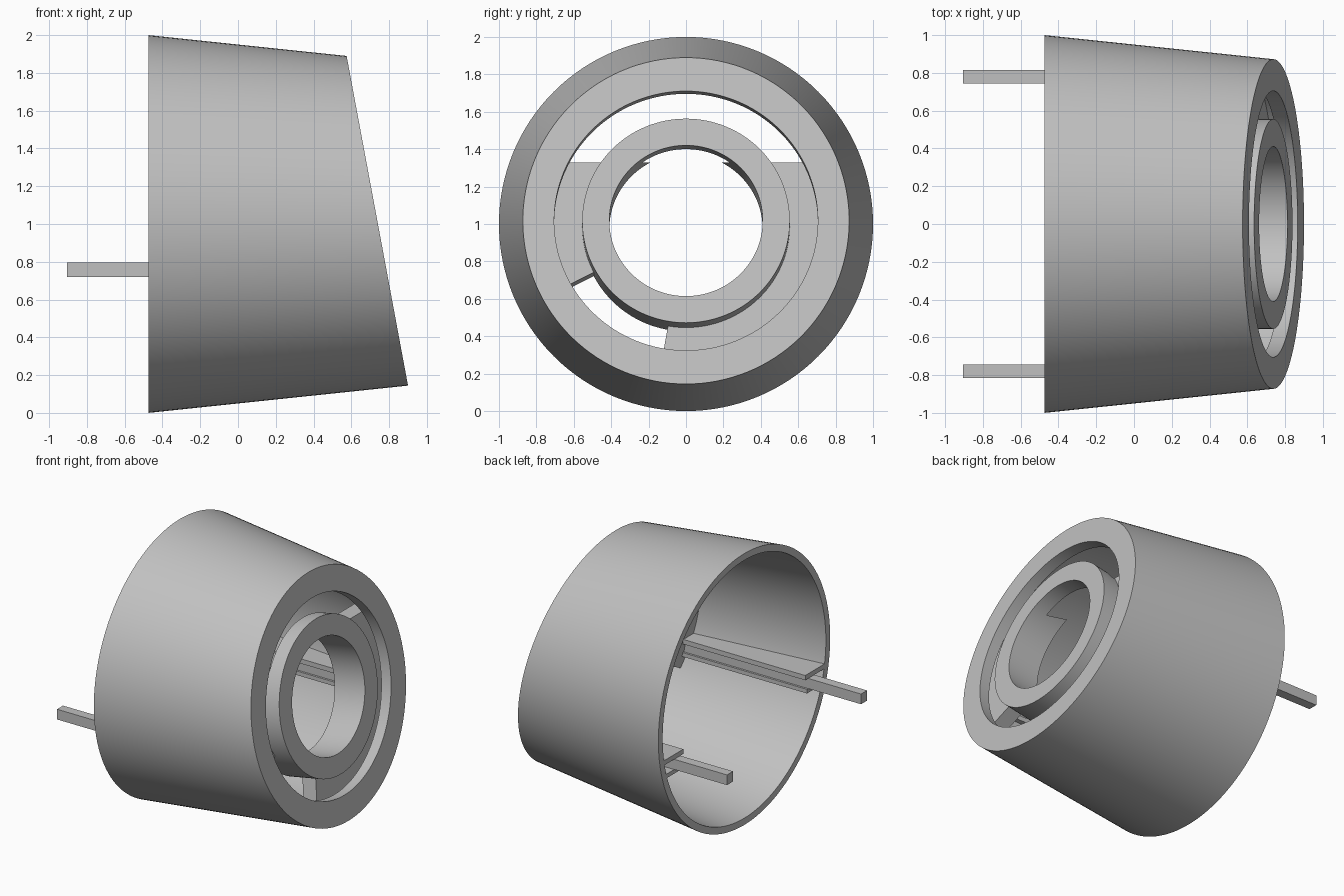
import bpy, bmesh
from math import radians, cos, sin, tan, pi
from mathutils import Matrix, Vector

if "Cube" in bpy.data.objects:
    bpy.data.objects.remove(bpy.data.objects["Cube"])

grey = bpy.data.materials.new("light grey")
grey.use_nodes = True
COLOUR = (0.53, 0.53, 0.53, 1)
grey.diffuse_color = COLOUR
grey.node_tree.nodes["Principled BSDF"].inputs["Base Color"].default_value = COLOUR

SEG = 128
BACK = -0.475            # open end of the housing
TAPER = 0.105            # radius lost per unit of length
WALL = 0.05
TILT = radians(10.55)    # lean of the front face
CENTRE = Vector((0.7375, 0, 1.0175))
# Local frame of the slanted face: z points outward, x points down
FACE = Matrix.Translation(CENTRE) @ Matrix.Rotation(pi / 2 - TILT, 4, 'Y')


def finish(bm, name):
    bmesh.ops.recalc_face_normals(bm, faces=bm.faces[:])
    mesh = bpy.data.meshes.new(name)
    bm.to_mesh(mesh)
    bm.free()
    mesh.materials.append(grey)
    obj = bpy.data.objects.new(name, mesh)
    bpy.context.collection.objects.link(obj)
    bpy.ops.object.select_all(action='DESELECT')
    obj.select_set(True)
    bpy.context.view_layer.objects.active = obj
    bpy.ops.object.shade_smooth_by_angle(angle=radians(30))
    return obj


def loft(sections, wrap):
    """Skin closed cross-sections; join the last to the first or cap both ends."""
    bm = bmesh.new()
    rows = [[bm.verts.new(p) for p in s] for s in sections]
    n = len(rows[0])
    for i in range(len(rows) if wrap else len(rows) - 1):
        a, b = rows[i], rows[(i + 1) % len(rows)]
        for j in range(n):
            k = (j + 1) % n
            bm.faces.new((a[j], a[k], b[k], b[j]))
    if not wrap:
        bm.faces.new(rows[0])
        bm.faces.new(rows[-1])
    return bm


def face_point(r, angle, depth):
    return FACE @ Vector((r * cos(angle), r * sin(angle), -depth))


def face_lathe(r_in, r_out, d0, d1, start=0, sweep=360):
    """Rectangular section swept round the axis of the slanted face."""
    full = sweep == 360
    count = SEG if full else SEG + 1
    angles = [radians(start + sweep * i / SEG) for i in range(count)]
    corners = [(r_in, d0), (r_out, d0), (r_out, d1), (r_in, d1)]
    return loft([[face_point(r, a, d) for r, d in corners] for a in angles], full)


def cut_above(bm, z):
    cut = bmesh.ops.bisect_plane(bm, geom=bm.verts[:] + bm.edges[:] + bm.faces[:],
                                 plane_co=(0, 0, z), plane_no=(0, 0, 1), clear_outer=True)
    edges = [e for e in cut["geom_cut"] if isinstance(e, bmesh.types.BMEdge)]
    bmesh.ops.holes_fill(bm, edges=edges, sides=0)


def cone_point(angle, inset, depth=None):
    """Point on the tapered wall, at the open end or where it meets the face."""
    down, side = cos(angle), sin(angle)
    r0 = 1 - inset
    if depth is None:
        x = BACK
    else:
        # generator line against the plane x + tan(tilt) * z = const
        t = tan(TILT)
        const = CENTRE.x + t * CENTRE.z - depth / cos(TILT)
        x = (const - t * (1 - r0 * down + TAPER * BACK * -down)) / (1 + t * TAPER * down)
    r = r0 - TAPER * (x - BACK)
    return Vector((x, r * side, 1 - r * down))


# Tapered housing with a slanted front lip
LIP = 0.08
sections = []
for i in range(SEG):
    a = 2 * pi * i / SEG
    sections.append([cone_point(a, 0), cone_point(a, 0, 0),
                     face_point(0.705, a, 0), face_point(0.705, a, LIP),
                     cone_point(a, WALL, LIP), cone_point(a, WALL)])
finish(loft(sections, True), "housing")

# Inner ring, its lower sleeve and the carrier plate with a gap
finish(face_lathe(0.41, 0.555, 0, 0.11), "inner_ring")
sleeve = face_lathe(0.41, 0.555, 0.11, 0.25)
cut_above(sleeve, 1.33)
finish(sleeve, "ring_sleeve")
carrier = face_lathe(0.55, 0.84, 0.14, 0.25, -10, 307.3)
cut_above(carrier, 1.33)
finish(carrier, "carrier_plate")


def block(name, x0, x1, y_in, y_back, y_front, z0, z1, side):
    """Bar along x whose outer edge may taper with the housing."""
    def section(x, y_out):
        return [(x, side * y, z) for y, z in
                ((y_in, z0), (y_out, z0), (y_out, z1), (y_in, z1))]
    finish(loft([section(x0, y_back), section(x1, y_front)], False), name)


# Prongs held between pairs of rails on the side walls
for side, label in ((1, "left"), (-1, "right")):
    block(label + "_prong", -0.905, 0.6, 0.745, 0.815, 0.815, 0.72, 0.795, side)
    block(label + "_upper_rail", BACK, 0.6, 0.71, 0.945, 0.835, 0.795, 0.83, side)
    block(label + "_lower_rail", BACK, 0.6, 0.73, 0.93, 0.825, 0.69, 0.72, side)
